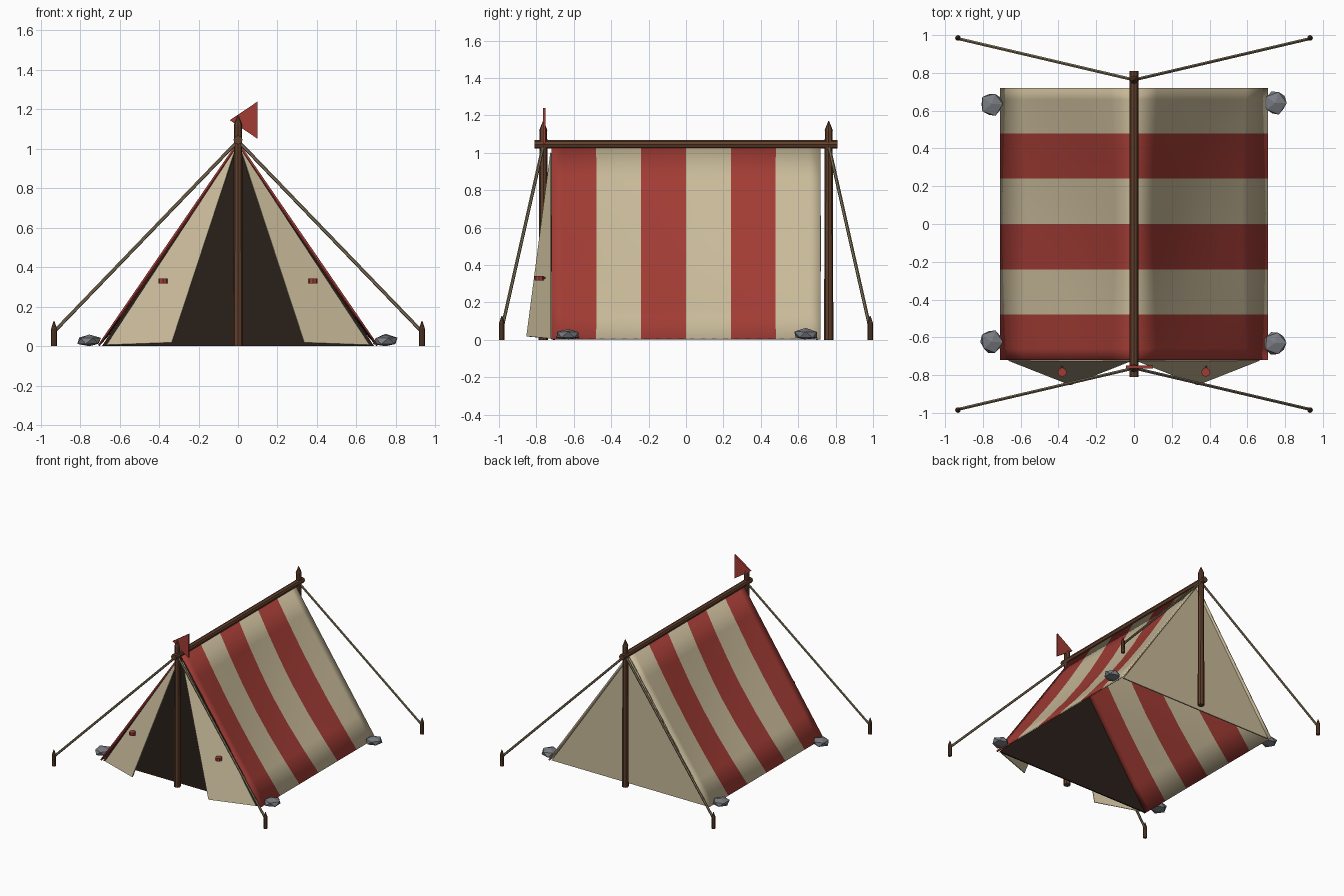
import bpy, bmesh, math, random
from mathutils import Vector

if "Cube" in bpy.data.objects:
    bpy.data.objects.remove(bpy.data.objects["Cube"])

random.seed(4)


def material(name, r, g, b):
    m = bpy.data.materials.new(name)
    m.diffuse_color = (r, g, b, 1)
    m.use_nodes = True
    m.node_tree.nodes["Principled BSDF"].inputs["Base Color"].default_value = m.diffuse_color
    return m


CREAM = material("cream_canvas", 0.58, 0.49, 0.32)
RED = material("red_canvas", 0.36, 0.045, 0.035)
WOOD = material("wood", 0.12, 0.05, 0.024)
DARK = material("dark_lining", 0.022, 0.014, 0.010)
ROPE = material("rope", 0.22, 0.17, 0.10)
STONE = material("stone", 0.19, 0.20, 0.22)


def finish(name, bm, *mats):
    bmesh.ops.recalc_face_normals(bm, faces=bm.faces)
    me = bpy.data.meshes.new(name)
    bm.to_mesh(me)
    bm.free()
    for m in mats:
        me.materials.append(m)
    ob = bpy.data.objects.new(name, me)
    bpy.context.collection.objects.link(ob)
    return ob


def add_rod(bm, a, b, r1, r2, sides=8):
    a, b = Vector(a), Vector(b)
    res = bmesh.ops.create_cone(bm, cap_ends=True, segments=sides,
                                radius1=r1, radius2=r2, depth=(b - a).length)
    rot = (b - a).to_track_quat('Z', 'Y').to_matrix()
    for v in res["verts"]:
        v.co = rot @ v.co + (a + b) / 2


def rod(name, a, b, r1, r2, mat, sides=8):
    bm = bmesh.new()
    add_rod(bm, a, b, r1, r2, sides)
    return finish(name, bm, mat)


def pointed_post(name, x, y, shoulder, tip, r1, r2):
    bm = bmesh.new()
    add_rod(bm, (x, y, 0), (x, y, shoulder), r1, r2)
    add_rod(bm, (x, y, shoulder), (x, y, tip), r2 * 1.05, 0.002)
    return finish(name, bm, WOOD)


def sheet(name, points, mat, thickness):
    bm = bmesh.new()
    bm.faces.new([bm.verts.new(p) for p in points])
    ob = finish(name, bm, mat)
    mod = ob.modifiers.new("thickness", 'SOLIDIFY')
    mod.thickness = thickness
    mod.offset = 0
    return ob


# Striped canvas slopes, sagging towards the middle of each side
HALF_W, RIDGE, HALF_L, SAG = 0.705, 1.03, 0.72, 0.05
NY, NT = 24, 6
for side, label in ((1, "right"), (-1, "left")):
    bm = bmesh.new()
    grid = []
    for i in range(NY + 1):
        row = []
        for j in range(NT + 1):
            u, t = i / NY, j / NT
            s = SAG * math.sin(math.pi * u) * math.sin(math.pi * t)
            row.append(bm.verts.new((side * (HALF_W * t - 0.82 * s),
                                     -HALF_L + 2 * HALF_L * u,
                                     RIDGE * (1 - t) - 0.57 * s + 0.004 * t)))
        grid.append(row)
    for i in range(NY):
        for j in range(NT):
            f = bm.faces.new((grid[i][j], grid[i + 1][j],
                              grid[i + 1][j + 1], grid[i][j + 1]))
            f.material_index = (i * 6 // NY) % 2
            f.smooth = True
    slope = finish("canvas_slope_" + label, bm, RED, CREAM)
    mod = slope.modifiers.new("thickness", 'SOLIDIFY')
    mod.thickness = 0.01
    mod.offset = 0

# End walls: cream back and dark entrance
sheet("back_wall", [(-0.69, 0.70, 0), (0.69, 0.70, 0), (0, 0.70, 1.015)], CREAM, 0.01)
sheet("dark_entrance", [(-0.69, -0.705, 0), (0.69, -0.705, 0), (0, -0.705, 1.01)], DARK, 0.01)

# Folded-back entrance flaps with their toggles
for side, label in ((1, "right"), (-1, "left")):
    sheet("flap_" + label, [(side * 0.012, -0.722, 1.0), (side * 0.335, -0.85, 0.018),
                            (side * 0.665, -0.72, 0.006)], CREAM, 0.008)
    rod("toggle_" + label, (side * 0.38, -0.785, 0.318), (side * 0.38, -0.785, 0.342),
        0.024, 0.024, RED)
    rod("toggle_cord_" + label, (side * 0.38, -0.735, 0.33), (side * 0.38, -0.785, 0.33),
        0.006, 0.006, RED, 6)

# Poles, ridge beam, guy ropes and stakes
rod("ridge_beam", (0, -0.81, 1.045), (0, 0.81, 1.045), 0.023, 0.023, WOOD)
for ys, end in ((-1, "front"), (1, "back")):
    pointed_post(end + "_pole", 0, ys * 0.763, 1.12, 1.17, 0.025, 0.021)
    for xs, label in ((-1, "left"), (1, "right")):
        tag = end + "_" + label
        rod("guy_rope_" + tag, (0, ys * 0.763, 1.04), (xs * 0.93, ys * 0.981, 0.075),
            0.009, 0.009, ROPE, 6)
        pointed_post("stake_" + tag, xs * 0.932, ys * 0.985, 0.09, 0.128, 0.015, 0.014)

# Pennant on the front pole
sheet("pennant", [(-0.042, -0.757, 1.145), (0.10, -0.757, 1.05), (0.10, -0.757, 1.24)], RED, 0.014)

# Stones holding down the corners
for n, (x, y) in enumerate(((-0.753, 0.635), (0.747, 0.64), (-0.753, -0.625), (0.745, -0.63))):
    bm = bmesh.new()
    bmesh.ops.create_icosphere(bm, subdivisions=1, radius=1)
    for v in bm.verts:
        v.co *= random.uniform(0.88, 1.1)
        v.co = Vector((x + v.co.x * 0.066, y + v.co.y * 0.068,
                       max(0, 0.027 + v.co.z * 0.034)))
    bmesh.ops.subdivide_edges(bm, edges=bm.edges[:6], cuts=1)
    finish("corner_stone_%d" % (n + 1), bm, STONE)
